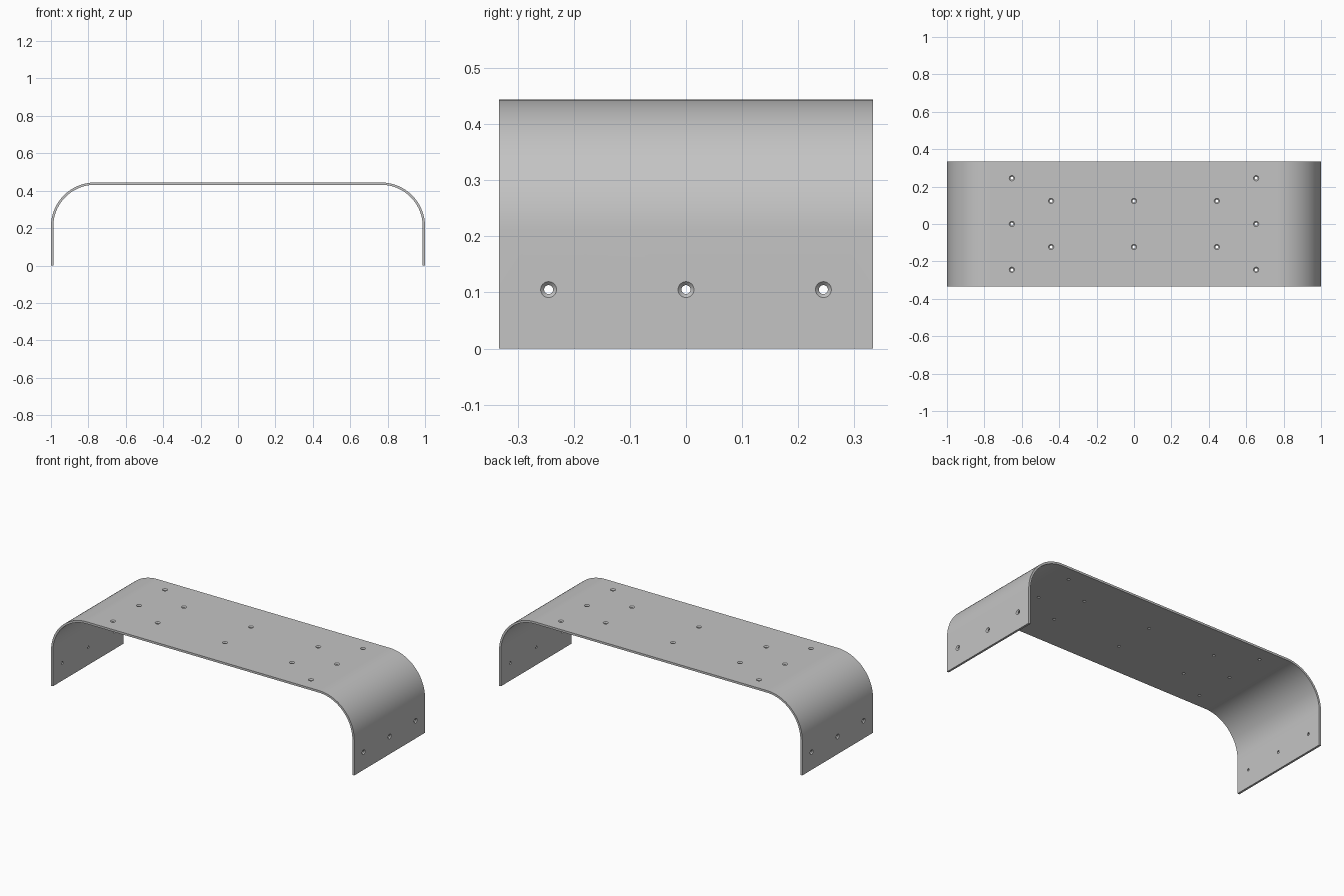
import bpy, bmesh, math
from mathutils import Matrix, Vector

old = bpy.data.objects.get("Cube")
if old:
    bpy.data.objects.remove(old, do_unlink=True)

W, D, H = 1.0, 0.333, 0.444      # half width, half depth, height
T, R = 0.0125, 0.235             # sheet thickness, outer bend radius
SEG = 32                         # steps per bend
HOLE, SINK = 0.008, 0.0142       # bore and countersink radii

grey = bpy.data.materials.new("satin grey metal")
grey.use_nodes = True
col = (0.55, 0.55, 0.55, 1)
grey.diffuse_color = col
grey.node_tree.nodes["Principled BSDF"].inputs["Base Color"].default_value = col


def make_object(name, bm):
    bmesh.ops.recalc_face_normals(bm, faces=bm.faces)
    mesh = bpy.data.meshes.new(name)
    bm.to_mesh(mesh)
    bm.free()
    mesh.materials.append(grey)
    obj = bpy.data.objects.new(name, mesh)
    bpy.context.collection.objects.link(obj)
    return obj


def arch(inset):
    """Arch outline from the right foot to the left foot."""
    r = R - inset
    right = [(W - inset, 0)]
    for i in range(SEG + 1):
        a = math.pi / 2 * i / SEG
        right.append((W - R + r * math.cos(a), H - R + r * math.sin(a)))
    return right + [(-x, z) for x, z in reversed(right)]


# Bent sheet: a strip between two arches, extruded along y
bm = bmesh.new()
outer, inner = [[bm.verts.new((x, -D, z)) for x, z in arch(i)] for i in (0, T)]
strip = [bm.faces.new((outer[i], outer[i + 1], inner[i + 1], inner[i]))
         for i in range(len(outer) - 1)]
ext = bmesh.ops.extrude_face_region(bm, geom=strip)
moved = [v for v in ext["geom"] if isinstance(v, bmesh.types.BMVert)]
bmesh.ops.translate(bm, verts=moved, vec=(0, 2 * D, 0))
sheet = make_object("bent_sheet_cover", bm)

# Countersunk screw holes: (position on outer surface, outward direction)
spots = []
for y in (-0.245, 0, 0.245):
    for s in (-1, 1):
        spots.append(((s * 0.653, y, H), (0, 0, 1)))
        spots.append(((s * W, y, 0.105), (s, 0, 0)))
for x in (-0.443, 0, 0.443):
    for y in (-0.123, 0.123):
        spots.append(((x, y, H), (0, 0, 1)))

# Each cutter is a turned bore that flares out at the surface
N = 32
flare = SINK - HOLE
profile = [(HOLE, -T - 0.01), (HOLE, -flare), (SINK + 0.003, 0.003)]
bm = bmesh.new()
for pos, direction in spots:
    m = Matrix.Translation(pos) @ Vector(direction).to_track_quat("Z", "Y").to_matrix().to_4x4()
    rings = [[bm.verts.new(m @ Vector((r * math.cos(2 * math.pi * k / N),
                                       r * math.sin(2 * math.pi * k / N), z)))
              for k in range(N)] for r, z in profile]
    bm.faces.new(rings[0][::-1])
    bm.faces.new(rings[-1])
    for a, b in zip(rings, rings[1:]):
        for k in range(N):
            j = (k + 1) % N
            bm.faces.new((a[k], a[j], b[j], b[k]))
cutter = make_object("hole_cutter", bm)
cutter.hide_render = True

# Cut the holes and shade the bends smooth
mod = sheet.modifiers.new("screw holes", "BOOLEAN")
mod.operation = "DIFFERENCE"
mod.solver = "EXACT"
mod.object = cutter
bpy.ops.object.select_all(action="DESELECT")
sheet.select_set(True)
bpy.context.view_layer.objects.active = sheet
bpy.ops.object.modifier_apply(modifier=mod.name)
bpy.data.objects.remove(cutter, do_unlink=True)
bpy.ops.object.shade_smooth_by_angle(angle=math.radians(30))
